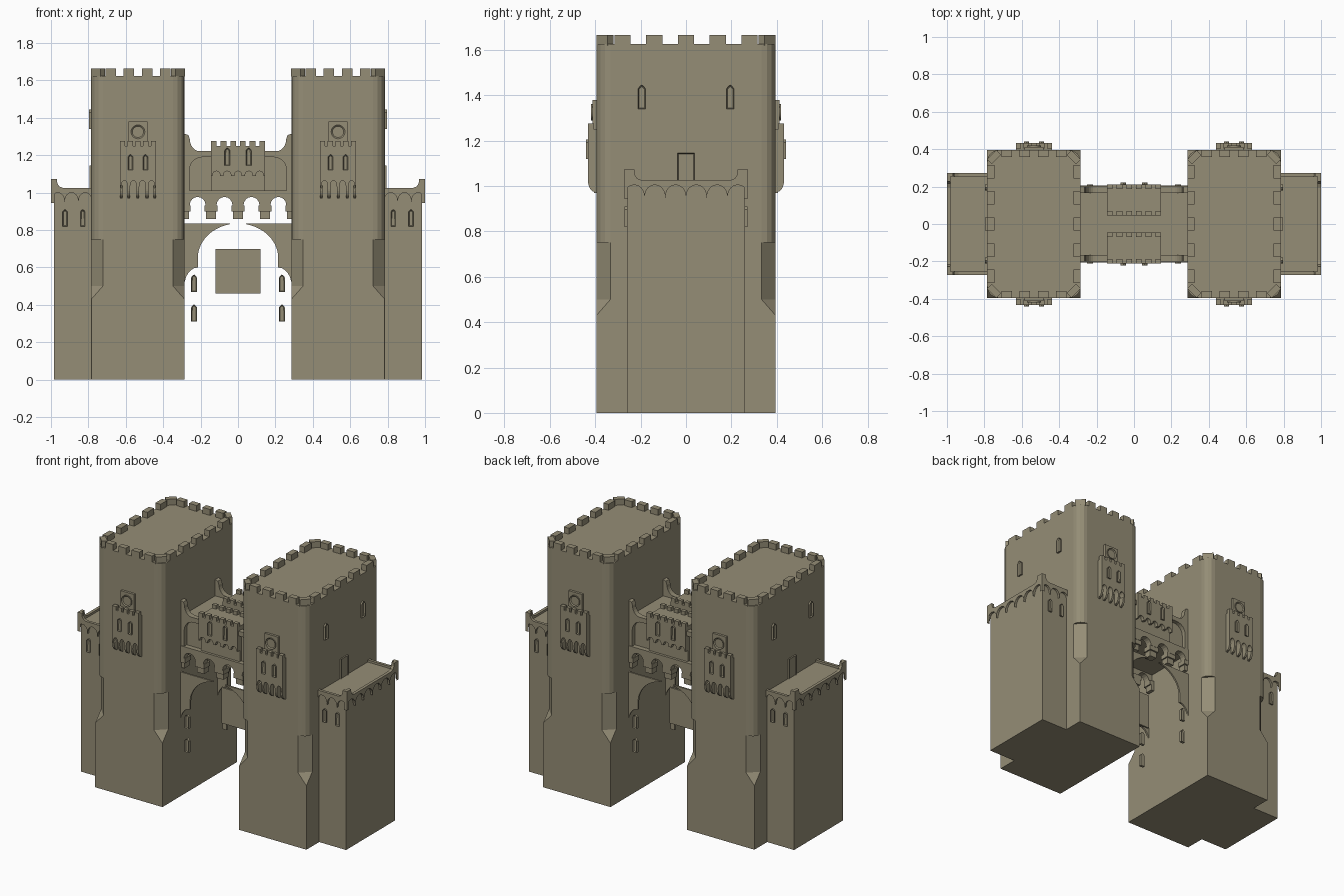
import bpy, bmesh, math
from mathutils import Vector, Matrix

if "Cube" in bpy.data.objects:
    bpy.data.objects.remove(bpy.data.objects["Cube"])

stone = bpy.data.materials.new("weathered stone")
stone.diffuse_color = (0.30, 0.268, 0.182, 1)
stone.use_nodes = True
stone.node_tree.nodes["Principled BSDF"].inputs["Base Color"].default_value = stone.diffuse_color


def finish(name, bm, mirror="xy"):
    me = bpy.data.meshes.new(name)
    bm.to_mesh(me)
    bm.free()
    ob = bpy.data.objects.new(name, me)
    bpy.context.collection.objects.link(ob)
    me.materials.append(stone)
    if mirror:
        m = ob.modifiers.new("mirror", 'MIRROR')
        m.use_axis = ("x" in mirror, "y" in mirror, False)
        m.use_mirror_merge = False
    return ob


def prism(name, pts, a, b, axis="y", mirror="xy", inset=0, depth=0):
    """Profile (u, z) extruded from a (outer face) to b along an axis."""
    put = (lambda u, z, d: (u, d, z)) if axis == "y" else (lambda u, z, d: (d, u, z))
    bm = bmesh.new()
    A = [bm.verts.new(put(u, z, a)) for u, z in pts]
    B = [bm.verts.new(put(u, z, b)) for u, z in pts]
    outer = bm.faces.new(A)
    bm.faces.new(B[::-1])
    for i in range(len(pts)):
        j = (i + 1) % len(pts)
        bm.faces.new((A[j], A[i], B[i], B[j]))
    bmesh.ops.recalc_face_normals(bm, faces=bm.faces)
    if inset:
        bmesh.ops.inset_region(bm, faces=[outer], thickness=inset)
        d = Vector(put(0, 0, b - a)).normalized() * depth
        bmesh.ops.translate(bm, verts=outer.verts[:], vec=d)
    return finish(name, bm, mirror)


def box(name, x0, x1, y0, y1, z0, z1, mirror="xy"):
    return prism(name, [(x0, z0), (x1, z0), (x1, z1), (x0, z1)], y0, y1, "y", mirror)


def arc(cx, cz, rx, rz, a0, a1, n=8):
    return [(cx + rx * math.cos(math.radians(a0 + (a1 - a0) * i / n)),
             cz + rz * math.sin(math.radians(a0 + (a1 - a0) * i / n))) for i in range(n + 1)]


def scallops(u0, u1, n, z0, spring, rise, pier):
    """Lower edge of an arcade, running from u0 to u1."""
    w = (u1 - u0) / n
    pts = []
    for i in range(n):
        l = u0 + i * w
        pts.append((l, z0))
        if pier > 0.002:
            pts.append((l + pier, z0))
        pts += arc(l + w / 2, spring, w / 2 - pier, rise, 176, 4)
        if pier > 0.002:
            pts.append((l + w - pier, z0))
    pts.append((u1, z0))
    return pts


def window(name, c, z0, z1, w, a, b, axis="y"):
    h = w / 2
    prism(name, [(c - h, z0), (c + h, z0), (c + h, z1 - h), (c + h * .5, z1 - h * .35),
                 (c, z1), (c - h * .5, z1 - h * .35), (c - h, z1 - h)],
          a, b, axis, "xy", 0.006, 0.008)


# ---- main towers -------------------------------------------------------
TX, HX, HY = 0.535, 0.25, 0.395


def ring(bm, z, r, n, top=False):
    vs = []
    for k, (sx, sy) in enumerate(((1, 1), (-1, 1), (-1, -1), (1, -1))):
        for i in range(n + 1):
            a = math.radians(90 * k + 90 * i / n)
            vs.append(bm.verts.new((TX + sx * (HX - r) + r * math.cos(a),
                                    sy * (HY - r) + r * math.sin(a), z)))
    return vs


def tower(name, levels, n):
    bm = bmesh.new()
    rings = [ring(bm, z, r, n) for z, r in levels]
    for lo, hi in zip(rings, rings[1:]):
        for i in range(len(lo)):
            j = (i + 1) % len(lo)
            bm.faces.new((lo[i], lo[j], hi[j], hi[i]))
    bm.faces.new(rings[0][::-1])
    bm.faces.new(rings[-1])
    finish(name, bm, "x")


tower("tower_base", [(0, .0005), (.43, .0005), (.5, .062), (.75, .062)], 1)
tower("tower_shaft", [(.75, .062), (1.625, .062)], 4)

# tower battlements
for dx in (-.145, -.05, .05, .145):
    box("tower_merlon", TX + dx - .028, TX + dx + .028, -HY, -HY + .038, 1.62, 1.665)
for y in (0, -.14, -.28):
    for x in (TX - HX, TX + HX - .038):
        box("tower_merlon", x, x + .038, y - .036, y + .036, 1.62, 1.665,
            "x" if y == 0 else "xy")
for s in (-1, 1):
    bm = bmesh.new()
    rot = Matrix.Translation((TX + s * (HX - .037), -HY + .037, 1.6425)) \
        @ Matrix.Rotation(math.radians(45 * s), 4, 'Z') @ Matrix.Diagonal((.07, .036, .045, 1))
    bmesh.ops.create_cube(bm, size=1, matrix=rot)
    finish("corner_merlon", bm)

# outer tower windows and the door above each wing
window("tower_window", -.195, 1.34, 1.445, .034, .797, .78, "x")
prism("wing_door", [(-.038, 1.0), (.038, 1.0), (.038, 1.145), (-.038, 1.145)],
      .795, .78, "x", "x", .006, .006)

# ---- projecting bay on tower faces ---------------------------------------
BX0, BX1 = .438, .632
box("bay_body", BX0, BX1, -.432, -.39, 1.08, 1.25)
prism("bay_arcade", [(BX1, 1.08), (BX0, 1.08)] + scallops(BX0, BX1, 4, 1.02, 1.035, .03, .007),
      -.432, -.39)
for i in range(5):
    w = (BX1 - BX0) / 4
    c = min(max(BX0 + i * w, BX0 + .007), BX1 - .007)
    prism("bay_corbel", [(-.39, .97), (-.405, .97)] + arc(-.405, 1.025, .027, .05, 270, 180, 5)
          + [(-.39, 1.04)], c - .007, c + .007, "x")
    m = BX0 + .014 + i * (BX1 - BX0 - .028) / 4
    box("bay_merlon", m - .014, m + .014, -.432, -.405, 1.245, 1.275)
for c in (.495, .575):
    window("bay_window", c, 1.12, 1.205, .026, -.441, -.425)
box("dial_plate", .485, .585, -.411, -.39, 1.24, 1.38)
prism("dial", arc(.535, 1.325, .037, .037, 0, 345, 23), -.419, -.40, "y", "xy", .007, .006)

# ---- side wings ---------------------------------------------------------
box("wing", .78, .985, -.26, .26, 0, 1.012, "x")
prism("wing_front_parapet",
      scallops(.78, 1.0, 3, .945, .955, .045, .001)
      + [(1.0, 1.072), (.968, 1.072), (.966, 1.05), (.956, 1.034), (.938, 1.026), (.78, 1.026)],
      -.274, -.255)
horn = [(.27 - .042, 1.072), (.27 - .044, 1.05), (.27 - .054, 1.034), (.27 - .074, 1.026)]
prism("wing_side_parapet",
      scallops(-.274, .274, 6, .945, .955, .05, .001)
      + [(.274, 1.072)] + horn + [(-u, z) for u, z in horn[::-1]] + [(-.274, 1.072)],
      1.0, .98, "x", "x")
for c in (.83, .925):
    window("wing_window", c, .82, .91, .026, -.27, -.255)

# ---- bridge over the gate --------------------------------------------------
box("bridge_body", -.29, .29, -.172, .172, .985, 1.205, None)
half = [(.288, 1.315), (.265, 1.308)] + arc(.205, 1.285, .052, .063, 0, -90, 6)[0:] + [(.15, 1.222)]
inner = [(.26, 1.0)] + arc(.19, 1.12, .07, .07, 0, 90, 6)
prism("bridge_arch_frame",
      [(.288, 1.0)] + half + [(-x, z) for x, z in half[::-1]] + [(-.288, 1.0)]
      + [(-x, z) for x, z in inner] + inner[::-1], -.2, -.165, "y", "y")
prism("bridge_arcade",
      scallops(-.288, .288, 4, .93, .935, .042, .03) + [(.288, 1.012), (-.288, 1.012)],
      -.205, -.16, "y", "y")
for x in (0, .144, .288):
    mir = "xy" if x else "y"
    box("bridge_corbel_upper", x - .035, x + .035, -.203, -.14, .9, .931, mir)
    box("bridge_corbel_lower", x - .026, x + .026, -.192, -.14, .86, .9, mir)

# central turrets of the bridge
box("turret_pilaster", -.145, .145, -.188, -.165, 1.0, 1.12, "y")
box("turret", -.145, .145, -.212, -.045, 1.12, 1.25, "y")
prism("turret_arcade", scallops(-.145, .145, 5, 1.088, 1.095, .02, .009)
      + [(.145, 1.122), (-.145, 1.122)], -.212, -.18, "y", "y")
for i in range(6):
    c = -.129 + i * .0516
    for y in (-.212, -.07):
        box("turret_merlon", c - .015, c + .015, y, y + .025, 1.245, 1.275, "y")
window("turret_window", .057, 1.145, 1.24, .028, -.222, -.205)

# ---- gate arch, its windows and the hanging gate ---------------------------
prism("gate_spandrel",
      arc(.215, .5, .072, .1, 0, 90, 6) + arc(0, .65, .215, .185, 0, 78, 12)
      + [(.043, .834), (.29, .834), (.29, .5)], -.202, -.19)
for z in (.31, .47):
    window("gate_window", .235, z, z + .092, .03, -.21, -.192)
box("hanging_gate", -.12, .12, -.006, .006, .46, .70, None)
